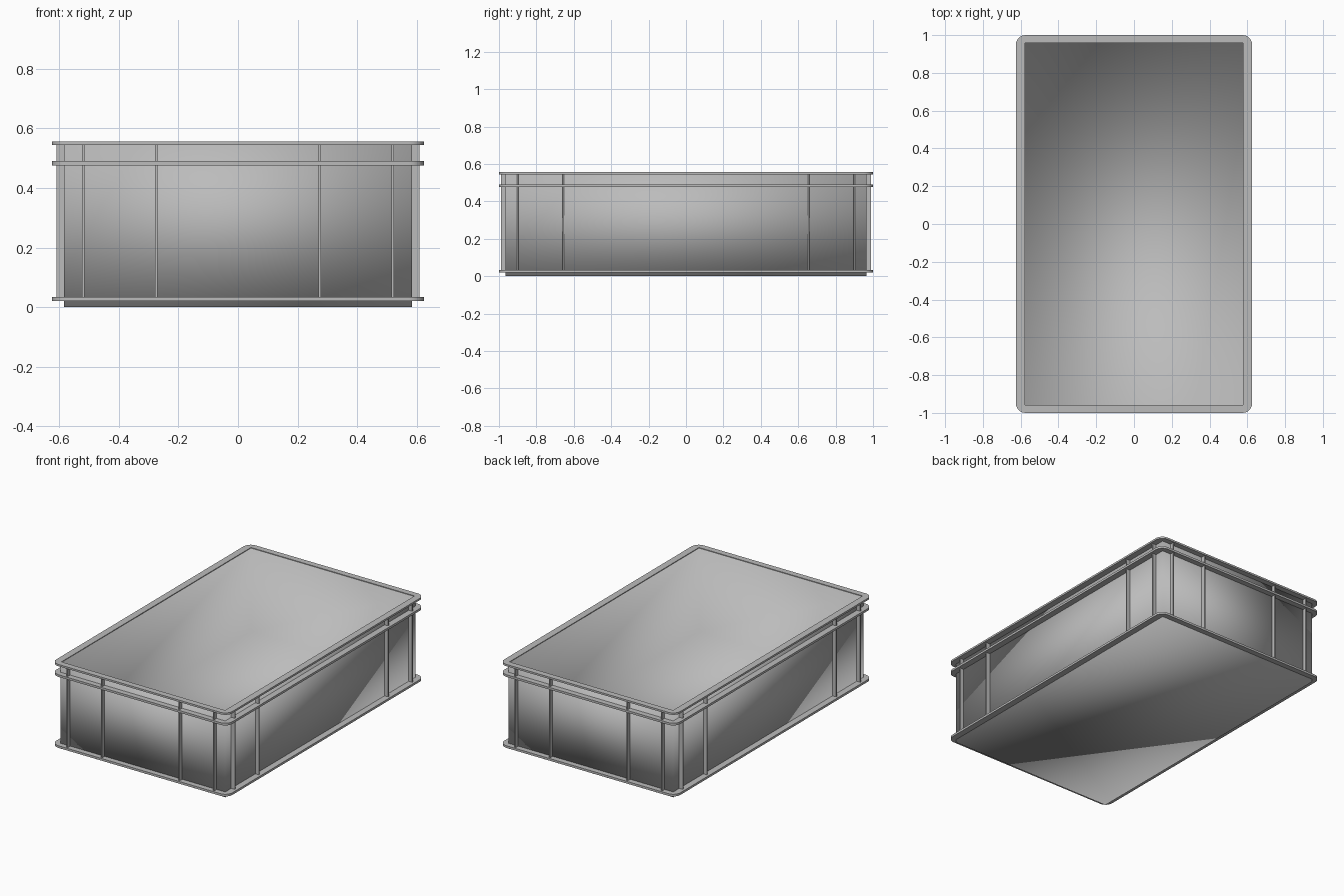
import bpy, bmesh, math

cube = bpy.data.objects.get("Cube")
if cube:
    bpy.data.objects.remove(cube, do_unlink=True)

# One grey plastic for the whole crate
grey = bpy.data.materials.new("grey_plastic")
grey.use_nodes = True
colour = (0.5, 0.5, 0.5, 1)
grey.diffuse_color = colour
bsdf = next(n for n in grey.node_tree.nodes if n.type == 'BSDF_PRINCIPLED')
bsdf.inputs["Base Color"].default_value = colour
bsdf.inputs["Roughness"].default_value = 0.6

WALL_X, WALL_Y = 0.585, 0.965      # outer faces of the walls
THICK = 0.008
RIM_X, RIM_Y = 0.625, 1.0          # outer edge of the bands
TOP = 0.556
FLOOR = 0.02


def finish(name, bm):
    bmesh.ops.recalc_face_normals(bm, faces=bm.faces)
    mesh = bpy.data.meshes.new(name)
    bm.to_mesh(mesh)
    bm.free()
    mesh.materials.append(grey)
    obj = bpy.data.objects.new(name, mesh)
    bpy.context.collection.objects.link(obj)
    return obj


def rounded_loop(bm, hx, hy, r, z, steps=6):
    """Ring of vertices along a rectangle with rounded corners."""
    verts = []
    for corner, (sx, sy) in enumerate([(1, 1), (-1, 1), (-1, -1), (1, -1)]):
        for i in range(steps + 1):
            a = math.pi / 2 * (corner + i / steps)
            verts.append(bm.verts.new((sx * (hx - r) + r * math.cos(a),
                                       sy * (hy - r) + r * math.sin(a), z)))
    return verts


def square_loop(bm, hx, hy, z):
    return [bm.verts.new((sx * hx, sy * hy, z))
            for sx, sy in [(1, 1), (-1, 1), (-1, -1), (1, -1)]]


def bridge(bm, a, b):
    for i in range(len(a)):
        j = (i + 1) % len(a)
        bm.faces.new((a[i], a[j], b[j], b[i]))


def band(name, z0, z1):
    """Flat ring with rounded corners running around the walls."""
    bm = bmesh.new()
    inner = (WALL_X - THICK / 2, WALL_Y - THICK / 2, 0.004)
    outer = (RIM_X, RIM_Y, 0.05)
    loops = [rounded_loop(bm, *size, z) for size, z in
             [(inner, z0), (outer, z0), (outer, z1), (inner, z1)]]
    for k in range(4):
        bridge(bm, loops[k], loops[(k + 1) % 4])
    obj = finish(name, bm)
    bpy.ops.object.select_all(action='DESELECT')
    obj.select_set(True)
    bpy.context.view_layer.objects.active = obj
    bpy.ops.object.shade_smooth_by_angle(angle=math.radians(30))


def rib(name, centre, size):
    bm = bmesh.new()
    bmesh.ops.create_cube(bm, size=1)
    bmesh.ops.scale(bm, vec=size, verts=bm.verts)
    bmesh.ops.translate(bm, vec=centre, verts=bm.verts)
    finish(name, bm)


# Open tub: outer walls, inner walls, floor and underside, softly shaded
bm = bmesh.new()
ix, iy = WALL_X - THICK, WALL_Y - THICK
tub = [square_loop(bm, WALL_X, WALL_Y, 0),
       square_loop(bm, WALL_X, WALL_Y, TOP - 0.004),
       square_loop(bm, ix, iy, TOP - 0.004),
       square_loop(bm, ix, iy, FLOOR)]
for lower, upper in zip(tub, tub[1:]):
    bridge(bm, lower, upper)
bm.faces.new(tub[0])
bm.faces.new(tub[3])
for f in bm.faces:
    f.smooth = True
finish("tub", bm)

# Bands around the bottom, below the rim and at the rim
band("bottom_band", 0.02, 0.034)
band("middle_band", 0.476, 0.49)
band("top_rim", TOP - 0.012, TOP)

# Upright ribs on all four walls
OUT, WIDE = 0.027, 0.008
height = TOP - 0.03
mid_z = 0.025 + height / 2
for side, label in [(-1, "front"), (1, "back")]:
    for x in (-0.52, -0.275, 0.275, 0.52):
        rib(label + "_rib", (x, side * (WALL_Y + OUT / 2 - 0.002), mid_z),
            (WIDE, OUT, height))
for side, label in [(-1, "right"), (1, "left")]:
    for y in (-0.9, -0.655, 0.655, 0.9):
        rib(label + "_rib", (side * (WALL_X + OUT / 2 - 0.002), y, mid_z),
            (OUT, WIDE, height))
